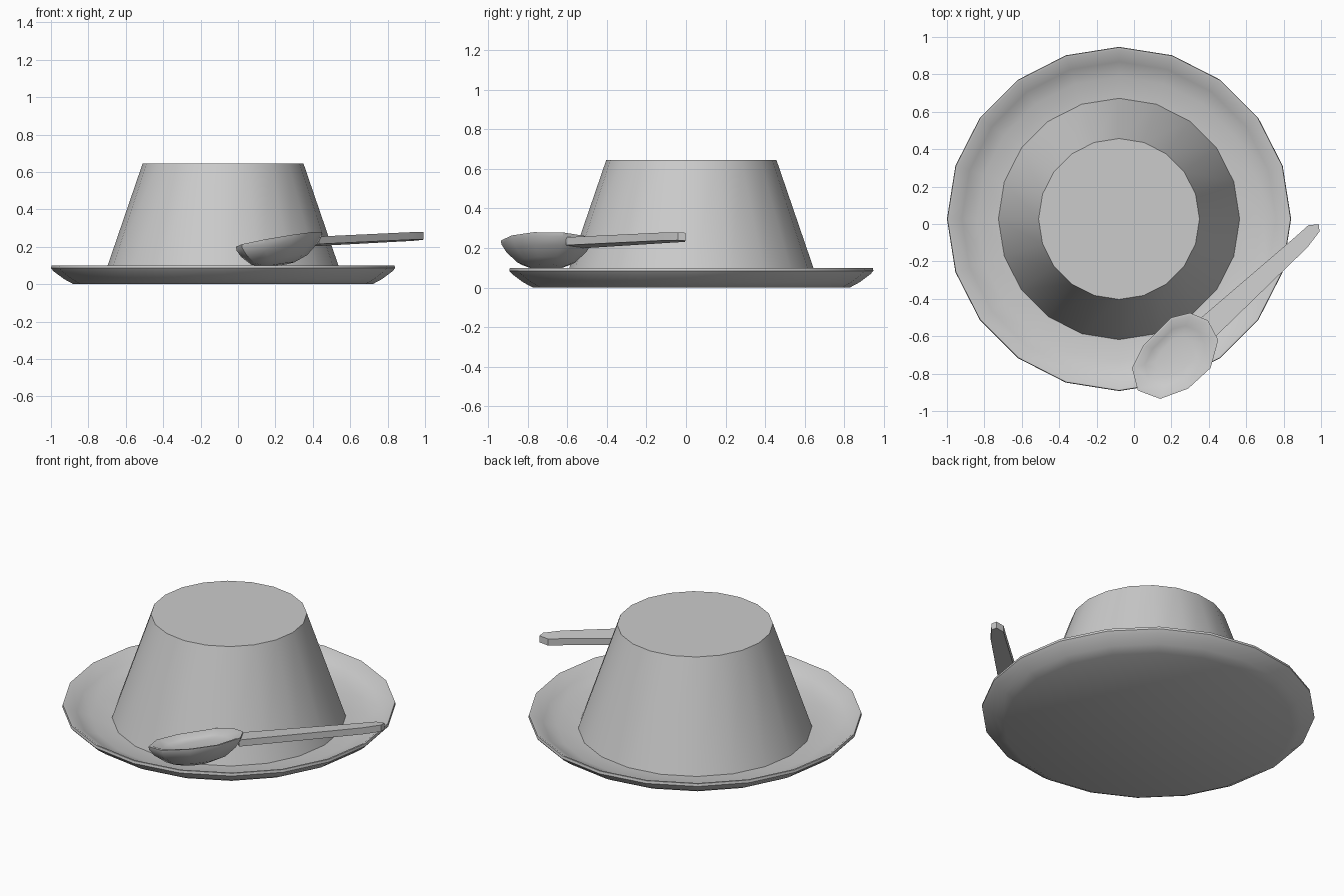
import bpy, math
from math import radians, sin, cos, pi

if "Cube" in bpy.data.objects:
    bpy.data.objects.remove(bpy.data.objects["Cube"])


def loft(name, rings, angle=35):
    """Skin a stack of equal-length rings (bottom to top) and cap both ends."""
    n = len(rings[0])
    verts = [p for r in rings for p in r]
    faces = [(k * n + i, k * n + (i + 1) % n, (k + 1) * n + (i + 1) % n, (k + 1) * n + i)
             for k in range(len(rings) - 1) for i in range(n)]
    faces.append(tuple(reversed(range(n))))
    faces.append(tuple(range(len(verts) - n, len(verts))))
    me = bpy.data.meshes.new(name)
    me.from_pydata(verts, [], faces)
    ob = bpy.data.objects.new(name, me)
    bpy.context.collection.objects.link(ob)
    bpy.ops.object.select_all(action='DESELECT')
    ob.select_set(True)
    bpy.context.view_layer.objects.active = ob
    bpy.ops.object.shade_smooth_by_angle(angle=radians(angle))
    return ob


def circle(r, z, n=20, cx=-0.08, cy=0.027):
    return [(cx + r * cos(2 * pi * i / n), cy + r * sin(2 * pi * i / n), z) for i in range(n)]


# Plate: closed underside, thin rim, dished inside
plate_profile = [(0.80, 0.0), (0.85, 0.027), (0.905, 0.068), (0.92, 0.085), (0.917, 0.10),
                 (0.907, 0.10), (0.84, 0.055), (0.76, 0.025), (0.60, 0.015)]
loft("plate", [circle(r, z) for r, z in plate_profile])

# Pudding: tapered drum
loft("pudding", [circle(0.647, 0.012), circle(0.43, 0.645)])

S = math.sqrt(0.5)


def spoon_point(a, p, z, roll=-0.177, pitch=0.092):
    """a runs along the spoon, p across it (spoon lies at 45 degrees)."""
    return (0.22 + S * (a - p), -0.705 + S * (a + p), z + pitch * a + roll * p)


# Spoon bowl: scaled copies of one outline, underside then shallow inside
outline = [(-0.272, 0.01), (-0.219, -0.106), (-0.074, -0.173), (0.088, -0.18), (0.223, -0.103),
           (0.258, 0.01), (0.219, 0.106), (0.131, 0.159), (-0.081, 0.16), (-0.209, 0.117)]
bowl_rings = [(0.35, -0.137), (0.65, -0.11), (0.88, -0.06), (0.99, -0.02), (1.0, 0.0),
              (0.93, 0.0), (0.70, -0.025), (0.45, -0.035)]
loft("spoon_bowl", [[spoon_point(a * s, p * s, 0.24 + h) for a, p in outline]
                    for s, h in bowl_rings])

# Spoon handle: flat tapered bar with a rounded end
handle = [(0.22, -0.08), (0.91, -0.09), (1.015, -0.076), (1.04, -0.047),
          (1.0, -0.01), (0.91, -0.005), (0.22, 0.048)]
loft("spoon_handle", [[spoon_point(a, p, 0.233 + h, -0.12, 0.032) for a, p in handle]
                      for h in (-0.035, 0.005)])
